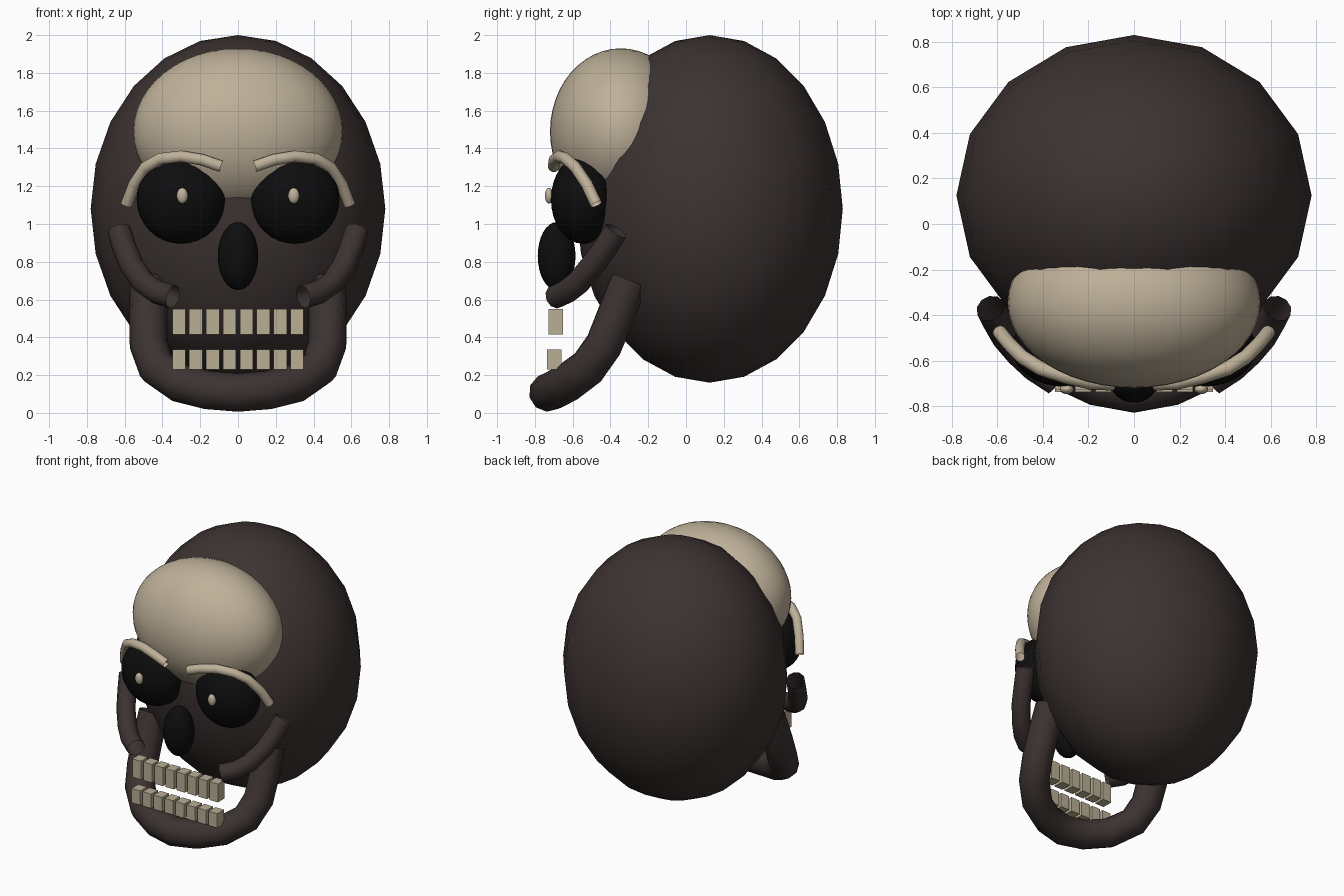
import bpy
import math

if "Cube" in bpy.data.objects:
    bpy.data.objects.remove(bpy.data.objects["Cube"])


def material(name, rgb):
    m = bpy.data.materials.new(name)
    m.diffuse_color = (*rgb, 1)
    m.use_nodes = True
    m.node_tree.nodes["Principled BSDF"].inputs["Base Color"].default_value = m.diffuse_color
    return m


DARK = material("dark brown", (0.045, 0.033, 0.031))
BONE = material("pale bone", (0.52, 0.44, 0.32))
TOOTH = material("tooth ivory", (0.49, 0.43, 0.30))
BLACK = material("socket black", (0.004, 0.004, 0.0045))


def finish(ob, name, mat, smooth=True):
    ob.name = name
    ob.data.materials.clear()
    ob.data.materials.append(mat)
    if smooth:
        ob.data.shade_smooth()
    return ob


def ellipsoid(name, mat, loc, radii, segments=32, rings=16):
    bpy.ops.mesh.primitive_uv_sphere_add(segments=segments, ring_count=rings, radius=1, location=loc)
    ob = bpy.context.object
    ob.scale = radii
    bpy.ops.object.transform_apply(location=False, rotation=False, scale=True)
    return finish(ob, name, mat)


def tube(name, mat, points, radius, sides_res=3):
    # round open tube swept along a smooth path
    cu = bpy.data.curves.new(name, 'CURVE')
    cu.dimensions = '3D'
    cu.bevel_depth = radius
    cu.bevel_resolution = sides_res
    sp = cu.splines.new('POLY')
    sp.points.add(len(points) - 1)
    for p, co in zip(sp.points, points):
        p.co = (*co, 1)
    ob = bpy.data.objects.new(name, cu)
    bpy.context.collection.objects.link(ob)
    bpy.ops.object.select_all(action='DESELECT')
    ob.select_set(True)
    bpy.context.view_layer.objects.active = ob
    bpy.ops.object.convert(target='MESH')
    return finish(bpy.context.object, name, mat)


def box(name, mat, loc, size):
    bpy.ops.mesh.primitive_cube_add(size=1, location=loc)
    ob = bpy.context.object
    ob.scale = size
    bpy.ops.object.transform_apply(location=False, rotation=False, scale=True)
    return finish(ob, name, mat, smooth=False)


# Head: coarse cranium with a finer forehead plate bulging out of it
ellipsoid("cranium", DARK, (0, 0.125, 1.08), (0.78, 0.705, 0.92), 16, 12)
ellipsoid("forehead", BONE, (0, -0.345, 1.49), (0.555, 0.375, 0.44), 48, 24)
ellipsoid("nose_cavity", BLACK, (0, -0.685, 0.83), (0.107, 0.1, 0.18), 24, 16)

brow = [(0.09, -0.70, 1.305), (0.19, -0.695, 1.34), (0.30, -0.67, 1.358), (0.41, -0.635, 1.345),
        (0.49, -0.585, 1.30), (0.55, -0.525, 1.21), (0.59, -0.475, 1.105)]
cheek = [(0.63, -0.37, 0.965), (0.60, -0.43, 0.87), (0.56, -0.50, 0.775),
         (0.50, -0.57, 0.69), (0.43, -0.635, 0.64), (0.345, -0.69, 0.615)]

# Paired facial parts
for side, s in (("right", 1), ("left", -1)):
    ellipsoid(f"eye_socket_{side}", BLACK, (s * 0.302, -0.545, 1.13), (0.235, 0.17, 0.235))
    ellipsoid(f"pupil_{side}", BONE, (s * 0.295, -0.725, 1.15), (0.03, 0.022, 0.042), 16, 10)
    tube(f"brow_{side}", BONE, [(s * x, y, z) for x, y, z in brow], 0.032)
    tube(f"cheekbone_{side}", DARK, [(s * x, y, z) for x, y, z in cheek], 0.064)

# Jaw: one U-shaped tube
half = [(0.47, -0.30, 0.70), (0.475, -0.375, 0.51), (0.472, -0.435, 0.36), (0.43, -0.52, 0.24),
        (0.31, -0.63, 0.158), (0.16, -0.70, 0.121)]
tube("jaw", DARK, half + [(0, -0.73, 0.108)] + [(-x, y, z) for x, y, z in reversed(half)], 0.102)

# Teeth: two rows of eight
for i in range(8):
    x = (i - 3.5) * 0.0893
    box(f"upper_tooth_{i + 1}", TOOTH, (x, -0.69, 0.482), (0.07, 0.078, 0.135))
    box(f"lower_tooth_{i + 1}", TOOTH, (x, -0.698, 0.282), (0.07, 0.078, 0.105))
